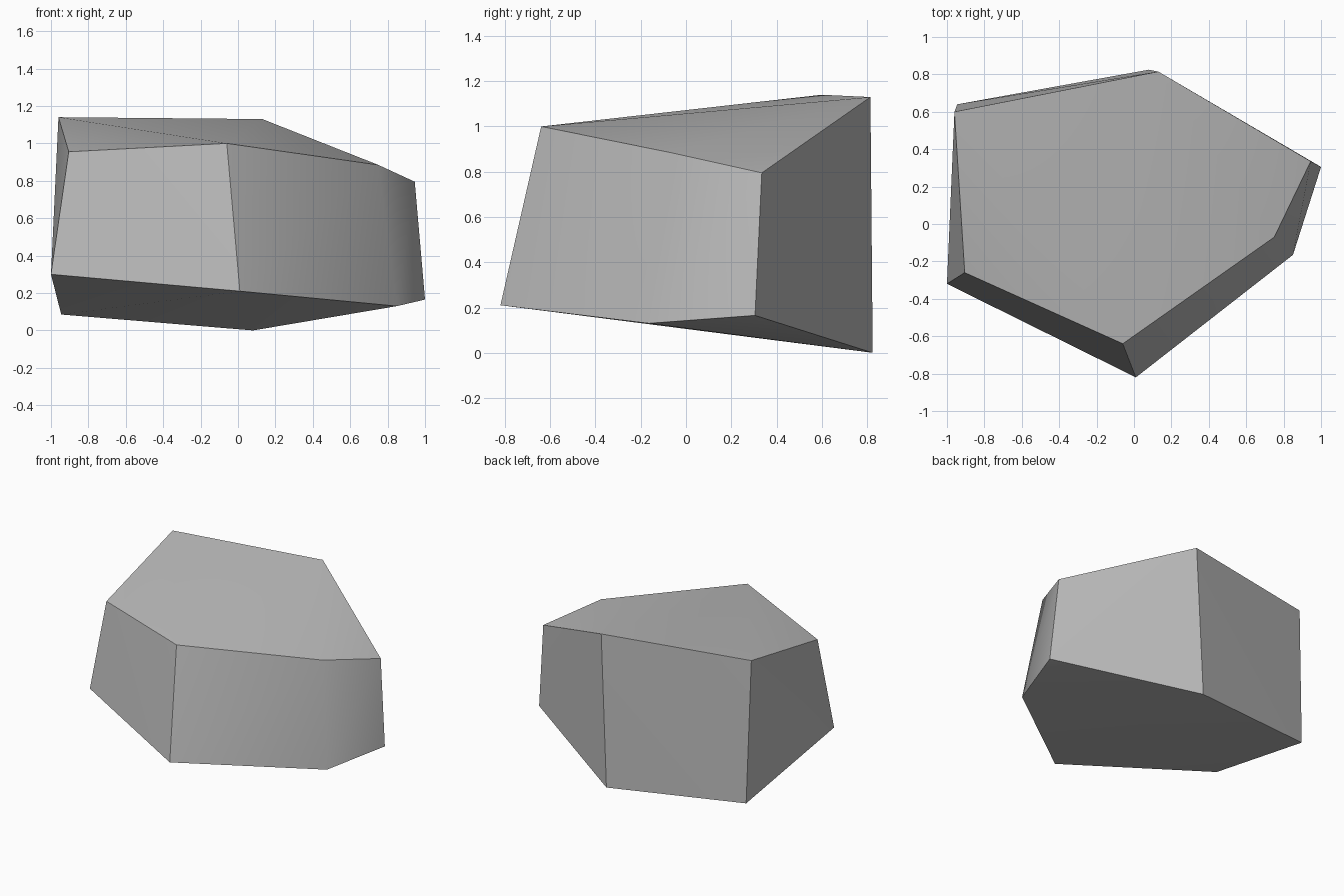
import bpy, bmesh, math

cube = bpy.data.objects.get("Cube")
if cube:
    bpy.data.objects.remove(cube, do_unlink=True)

# Stone colour
stone = bpy.data.materials.new("stone_grey")
stone.use_nodes = True
colour = (0.5, 0.5, 0.5, 1)
stone.diffuse_color = colour
stone.node_tree.nodes["Principled BSDF"].inputs["Base Color"].default_value = colour

# Upper and lower rims of the boulder, counter-clockwise from the right front
upper_rim = [(-0.905, -0.26, 0.955), (-0.06, -0.64, 1.0), (0.75, -0.07, 0.885),
             (0.945, 0.335, 0.795), (0.13, 0.815, 1.13), (-0.96, 0.60, 1.14)]
lower_rim = [(-1.0, -0.32, 0.30), (0.01, -0.82, 0.21), (0.85, -0.165, 0.13),
             (1.0, 0.305, 0.165), (0.08, 0.825, 0.0), (-0.945, 0.64, 0.085)]

# Wrap the rims in a faceted convex skin
bm = bmesh.new()
for point in upper_rim + lower_rim:
    bm.verts.new(point)
bmesh.ops.convex_hull(bm, input=bm.verts[:])
bmesh.ops.dissolve_limit(bm, angle_limit=math.radians(1),
                         verts=bm.verts[:], edges=bm.edges[:])
bmesh.ops.recalc_face_normals(bm, faces=bm.faces[:])
mesh = bpy.data.meshes.new("boulder")
bm.to_mesh(mesh)
bm.free()
mesh.materials.append(stone)
boulder = bpy.data.objects.new("boulder", mesh)
bpy.context.collection.objects.link(boulder)

# Soften the faint folds, keep the chiselled edges sharp
bpy.ops.object.select_all(action="DESELECT")
boulder.select_set(True)
bpy.context.view_layer.objects.active = boulder
bpy.ops.object.shade_smooth_by_angle(angle=math.radians(30))
